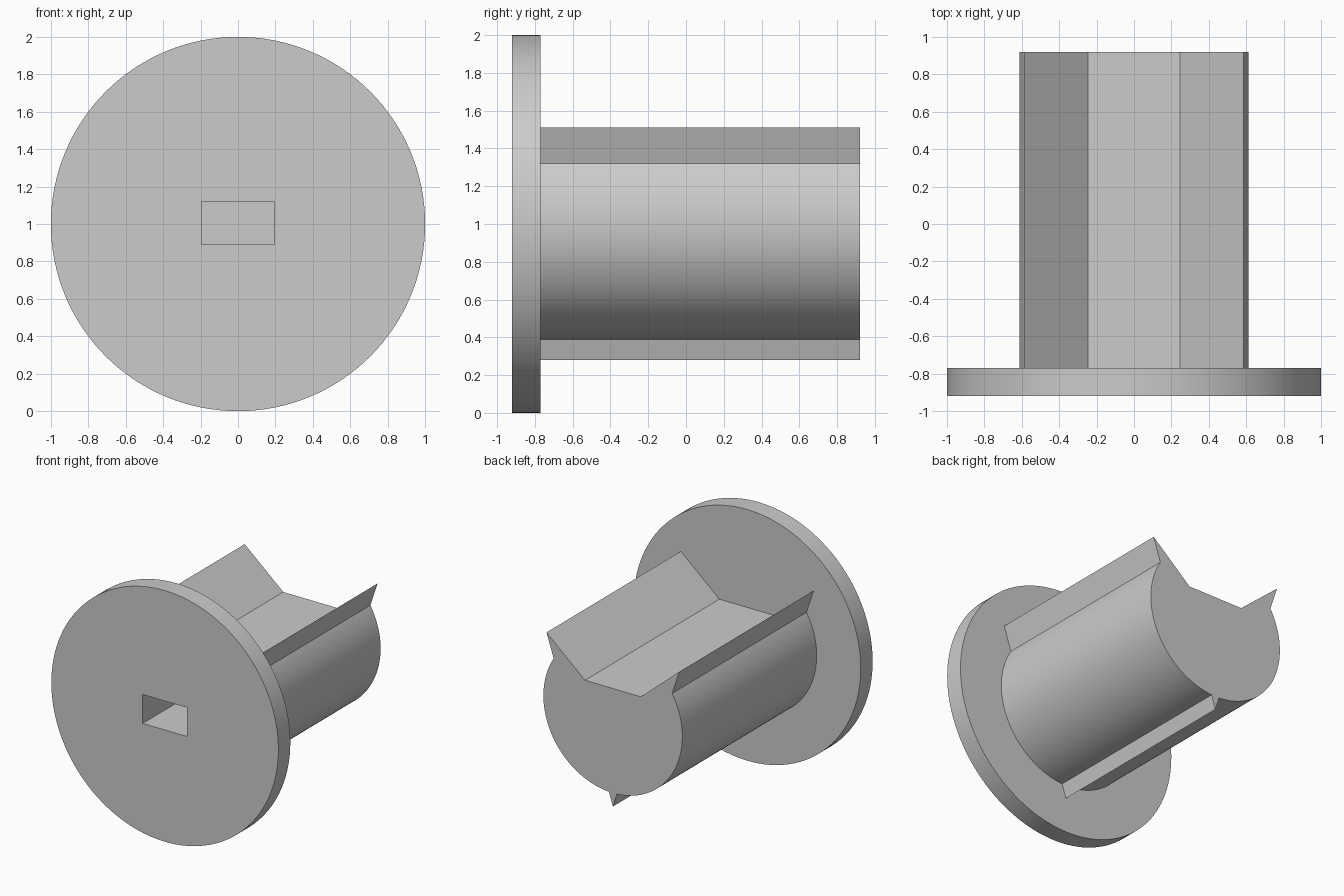
import bpy, bmesh
from math import sin, cos, pi, asin

cube = bpy.data.objects.get("Cube")
if cube:
    bpy.data.objects.remove(cube)

FRONT, FLANGE_BACK, BACK = -0.92, -0.77, 0.92
CENTRE_Z = 1.0
BARREL_R = 0.612

grey = bpy.data.materials.new("plain grey")
grey.use_nodes = True
grey.diffuse_color = (0.6, 0.6, 0.6, 1)
grey.node_tree.nodes["Principled BSDF"].inputs["Base Color"].default_value = (0.6, 0.6, 0.6, 1)


def extrude_profile(name, points, y0, y1):
    """Extrude a closed x/z outline along y."""
    bm = bmesh.new()
    cap = bm.faces.new([bm.verts.new((x, y0, z)) for x, z in points])
    ext = bmesh.ops.extrude_face_region(bm, geom=[cap], use_keep_orig=True)
    moved = [v for v in ext["geom"] if isinstance(v, bmesh.types.BMVert)]
    bmesh.ops.translate(bm, verts=moved, vec=(0, y1 - y0, 0))
    bmesh.ops.recalc_face_normals(bm, faces=bm.faces)
    mesh = bpy.data.meshes.new(name)
    bm.to_mesh(mesh)
    bm.free()
    mesh.materials.append(grey)
    obj = bpy.data.objects.new(name, mesh)
    bpy.context.collection.objects.link(obj)
    return obj


def arc(radius, start, end, steps):
    angles = [start + (end - start) * i / steps for i in range(steps + 1)]
    return [(radius * cos(a), CENTRE_Z + radius * sin(a)) for a in angles]


# Round flange
flange = extrude_profile("flange", arc(1.0, 0, 2 * pi, 128)[:-1], FRONT, FLANGE_BACK)

# Barrel with a top channel, two raised lips and a small bottom key
lip_angle = asin(0.32 / BARREL_R)
key_half = 0.035 / BARREL_R
right_half = [(0.245, 1.22), (0.585, 1.51)]
right_half += arc(BARREL_R, lip_angle, key_half - pi / 2, 48)
left_half = [(-x, z) for x, z in reversed(right_half)]
barrel = extrude_profile("barrel", right_half + [(0, 0.28)] + left_half, FLANGE_BACK, BACK)

# Rectangular shaft socket in the front
socket = [(-0.195, 0.89), (0.195, 0.89), (0.195, 1.12), (-0.195, 1.12)]
cutter = extrude_profile("socket_cutter", socket, FRONT - 0.1, 0.2)
cutter.hide_render = True

for part in (flange, barrel):
    bpy.ops.object.select_all(action="DESELECT")
    part.select_set(True)
    bpy.context.view_layer.objects.active = part
    cut = part.modifiers.new("socket", "BOOLEAN")
    cut.operation = "DIFFERENCE"
    cut.solver = "EXACT"
    cut.object = cutter
    bpy.ops.object.modifier_apply(modifier=cut.name)
    bpy.ops.object.shade_smooth_by_angle(angle=pi / 9)

bpy.data.objects.remove(cutter)
